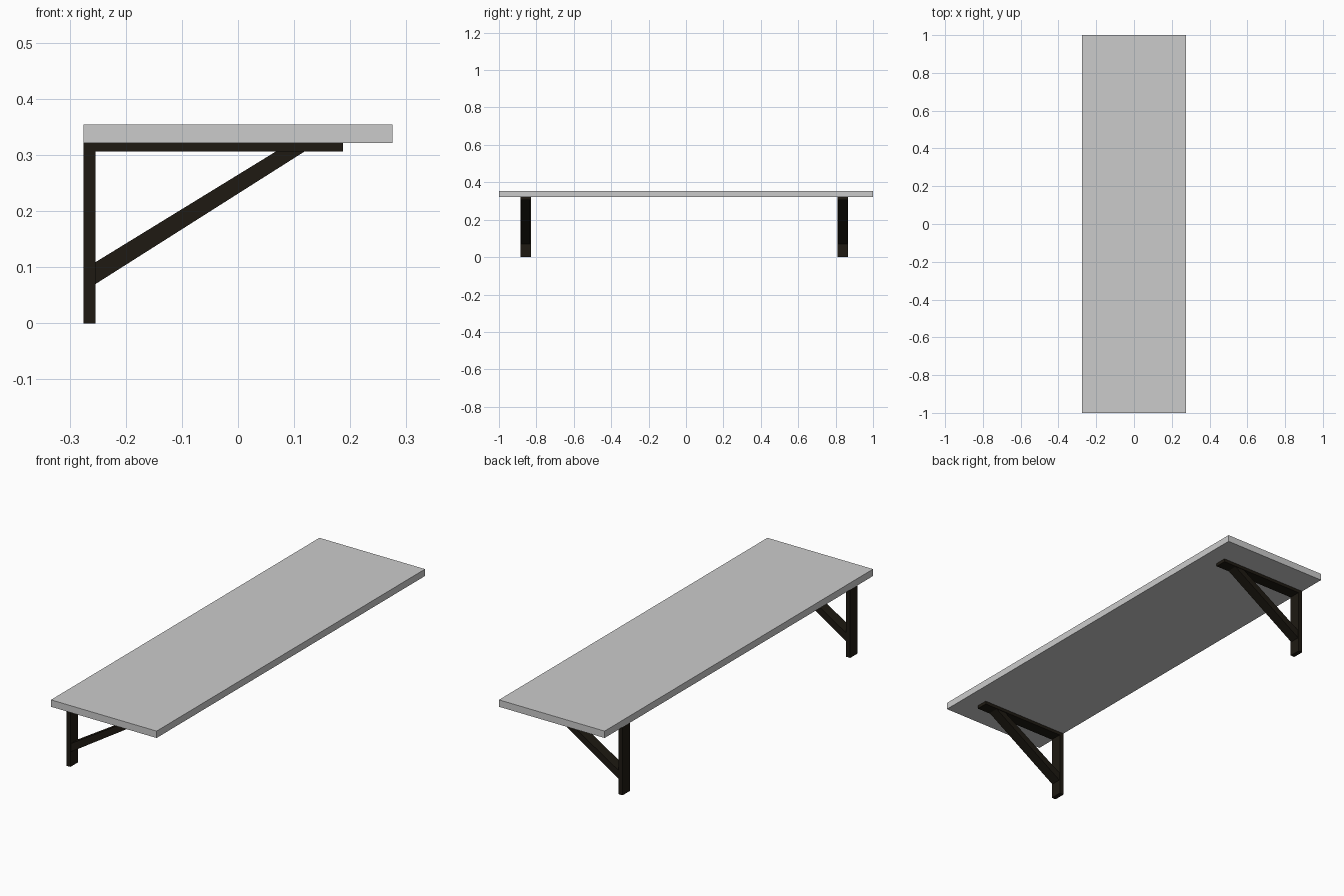
import bpy

if "Cube" in bpy.data.objects:
    bpy.data.objects.remove(bpy.data.objects["Cube"])

metal = bpy.data.materials.new("dark_bracket")
metal.diffuse_color = (0.013, 0.010, 0.006, 1)
metal.use_nodes = True
metal.node_tree.nodes["Principled BSDF"].inputs["Base Color"].default_value = metal.diffuse_color


def extrude_profile(name, profile, y0, y1, mat=None):
    """Prism from an (x, z) outline, counter-clockwise seen from the front."""
    n = len(profile)
    verts = [(x, y, z) for y in (y0, y1) for x, z in profile]
    faces = [list(range(n)), list(range(2 * n - 1, n - 1, -1))]
    faces += [[i, i + n, (i + 1) % n + n, (i + 1) % n] for i in range(n)]
    mesh = bpy.data.meshes.new(name)
    mesh.from_pydata(verts, [], faces)
    obj = bpy.data.objects.new(name, mesh)
    bpy.context.collection.objects.link(obj)
    if mat:
        mesh.materials.append(mat)
    return obj


def rect(x0, x1, z0, z1):
    return [(x0, z0), (x1, z0), (x1, z1), (x0, z1)]


BACK, INNER, TOP, UNDER = -0.2755, -0.254, 0.3215, 0.3065

# Shelf board
extrude_profile("shelf_board", rect(BACK, 0.2755, TOP, 0.354), -1, 1)

# Two wall brackets: upright, arm under the board, diagonal brace
for side, y in (("front", -0.858), ("back", 0.838)):
    h = 0.028
    extrude_profile(side + "_bracket_upright", rect(BACK, INNER, 0, TOP), y - h, y + h, metal)
    extrude_profile(side + "_bracket_arm", rect(INNER, 0.187, UNDER, TOP), y - h, y + h, metal)
    brace = [(INNER, 0.070), (0.119, UNDER), (0.068, UNDER), (INNER, 0.109)]
    extrude_profile(side + "_bracket_brace", brace, y - 0.025, y + 0.025, metal)
